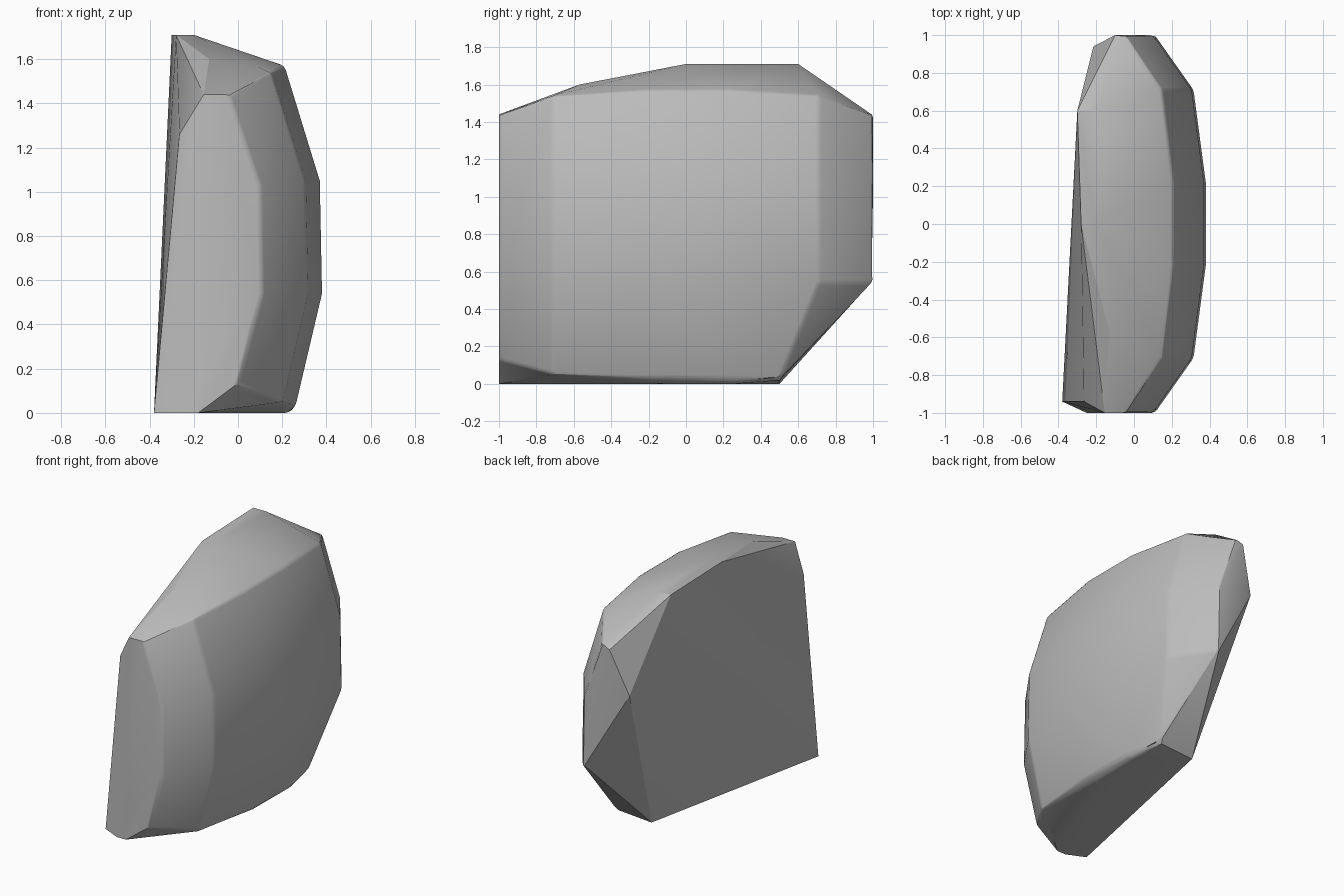
import bpy, bmesh, math

cube = bpy.data.objects.get("Cube")
if cube:
    bpy.data.objects.remove(cube, do_unlink=True)

stone = bpy.data.materials.new("stone_grey")
stone.use_nodes = True
grey = (0.5, 0.5, 0.5, 1)
stone.diffuse_color = grey
stone.node_tree.nodes["Principled BSDF"].inputs["Base Color"].default_value = grey

points = []

# Bulging outer side: upper edge, two middle edges (x, z), repeated front and back
rings = {
    0.22: [(0.21, 1.57), (0.37, 1.05), (0.38, 0.54)],
    0.71: [(0.15, 1.54), (0.305, 1.05), (0.315, 0.54)],
    1.0: [(-0.04, 1.44), (0.1, 1.03), (0.11, 0.54)],
}
for y, ring in rings.items():
    for side in (-1, 1):
        points += [(x, side * y, z) for x, z in ring]

# Lower rim and underside
points += [
    (0.26, -0.22, 0.03), (0.26, 0.22, 0.03), (0.2, -0.71, 0.05), (0.2, 0.5, 0.02),
    (0.0, -1, 0.13), (-0.18, -1, 0), (-0.25, -1, 0),
    (0.22, -0.12, 0), (0.23, 0.25, 0), (-0.08, 0.5, 0),
]

# Crown
points += [(-0.2, 0, 1.71), (-0.2, 0.6, 1.71), (-0.13, -0.57, 1.6)]

# Split inner side, running from the low front corner to the high back corner
points += [
    (-0.38, -0.94, 0), (-0.265, -0.94, 1.26), (-0.155, -1, 1.44),
    (-0.28, 0, 1.71), (-0.30, 0.6, 1.71), (-0.215, 0.94, 1.1), (-0.1, 1, 1.42),
]

# Wrap the points into one solid chunk
bm = bmesh.new()
for p in points:
    bm.verts.new(p)
hull = bmesh.ops.convex_hull(bm, input=bm.verts[:])
loose = [v for v in bm.verts if not v.link_faces]
bmesh.ops.delete(bm, geom=loose, context="VERTS")
bmesh.ops.dissolve_limit(bm, angle_limit=math.radians(3),
                         verts=bm.verts[:], edges=bm.edges[:])
bmesh.ops.recalc_face_normals(bm, faces=bm.faces[:])

# Worn edges on the outer side only; the split side stays crisp
worn = [e for e in bm.edges
        if e.calc_face_angle(0) > math.radians(18)
        and min(v.co.x for v in e.verts) > -0.06]
bmesh.ops.bevel(bm, geom=worn, offset=0.018, offset_type="OFFSET", segments=2,
                profile=0.5, affect="EDGES", clamp_overlap=True)

mesh = bpy.data.meshes.new("split_boulder")
bm.to_mesh(mesh)
bm.free()
mesh.materials.append(stone)
boulder = bpy.data.objects.new("split_boulder", mesh)
bpy.context.collection.objects.link(boulder)

bpy.ops.object.select_all(action="DESELECT")
boulder.select_set(True)
bpy.context.view_layer.objects.active = boulder
bpy.ops.object.shade_smooth_by_angle(angle=math.radians(25))
